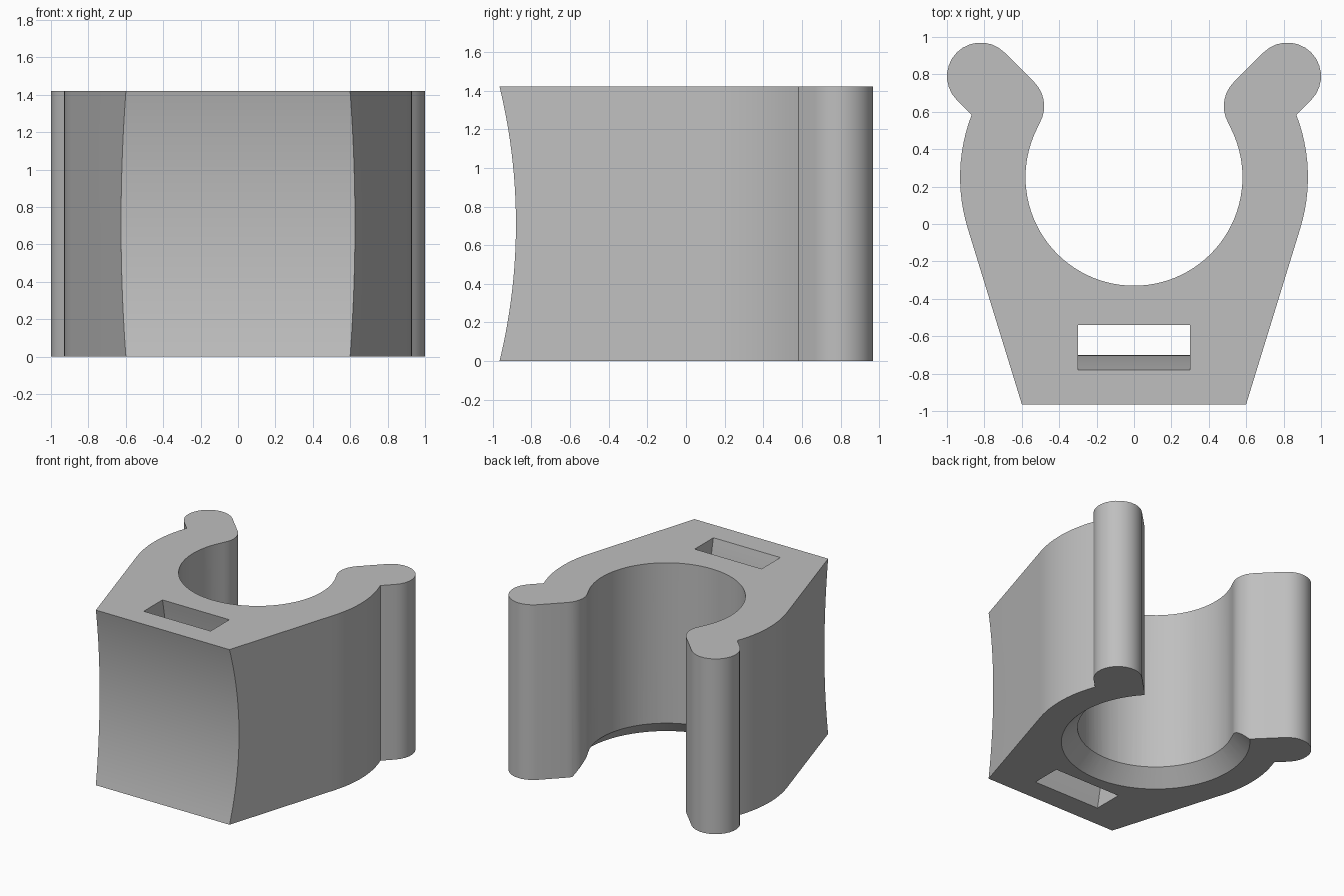
import bpy, bmesh
from math import radians, sin, cos
from mathutils import Matrix

HEIGHT = 1.42
MID = HEIGHT / 2
BORE_Y = 0.25       # centre of the round bore
BORE_R = 0.58
AXIS_Y = -3.89      # axis of the concave front curve

cube = bpy.data.objects.get("Cube")
if cube:
    bpy.data.objects.remove(cube, do_unlink=True)

grey = bpy.data.materials.new("plain grey")
grey.use_nodes = True
colour = (0.52, 0.52, 0.52, 1)
grey.diffuse_color = colour
grey.node_tree.nodes["Principled BSDF"].inputs["Base Color"].default_value = colour


def arc(cx, cy, r, start, end, steps):
    """Points along an arc, angles in degrees."""
    angles = [radians(start + (end - start) * i / steps) for i in range(steps + 1)]
    return [(cx + r * cos(a), cy + r * sin(a)) for a in angles]


def to_object(name, bm):
    bmesh.ops.recalc_face_normals(bm, faces=bm.faces)
    mesh = bpy.data.meshes.new(name)
    bm.to_mesh(mesh)
    bm.free()
    mesh.materials.append(grey)
    obj = bpy.data.objects.new(name, mesh)
    bpy.context.collection.objects.link(obj)
    return obj


def prism(name, points, offset):
    """Closed outline of 3D points, extruded along offset."""
    bm = bmesh.new()
    face = bm.faces.new([bm.verts.new(p) for p in points])
    grown = bmesh.ops.extrude_face_region(bm, geom=[face])
    verts = [g for g in grown["geom"] if isinstance(g, bmesh.types.BMVert)]
    bmesh.ops.translate(bm, verts=verts, vec=offset)
    return to_object(name, bm)


def curved_slab(name, r_in, r_out, half_width):
    """Slab bent around the front axis, spanning past the full height."""
    outline = arc(AXIS_Y, MID, r_in, -18, 18, 36) + arc(AXIS_Y, MID, r_out, 18, -18, 36)
    return prism(name, [(-half_width, y, z) for y, z in outline], (2 * half_width, 0, 0))


# Clip outline: tapered base, round jaw, capsule-shaped tips
half = [(0.57, -1.06)]
half += arc(0, BORE_Y, 0.93, -17.1, 21, 12)
half += arc(0.82, 0.79, 0.18, -45, 135, 14)
half += arc(0.66, 0.63, 0.18, 135, 209.8, 7)
half += arc(0, BORE_Y, BORE_R, 30, -90, 32)[1:]
outline = half + [(-x, y) for x, y in reversed(half[:-1])]
clip = prism("clip_body", [(x, y, 0) for x, y in outline], (0, 0, HEIGHT))

# Concave front, strap slot following the same curve, and flared bore mouth
cutters = [curved_slab("front_cutter", 2.5, 3.01, 1.2),
           curved_slab("slot_cutter", 3.19, 3.425, 0.3)]
bm = bmesh.new()
bmesh.ops.create_cone(bm, cap_ends=True, segments=96, radius1=0.75, radius2=0.45,
                      depth=0.3, matrix=Matrix.Translation((0, BORE_Y, 0.1)))
cutters.append(to_object("flare_cutter", bm))

bpy.context.view_layer.objects.active = clip
for cutter in cutters:
    cutter.hide_render = True
    mod = clip.modifiers.new(cutter.name, 'BOOLEAN')
    mod.operation = 'DIFFERENCE'
    mod.solver = 'EXACT'
    mod.object = cutter
    bpy.ops.object.modifier_apply(modifier=mod.name)
    bpy.data.objects.remove(cutter, do_unlink=True)

# Smooth curves with crisp edges
bpy.ops.object.select_all(action='DESELECT')
clip.select_set(True)
bpy.ops.object.shade_smooth_by_angle(angle=radians(25))
